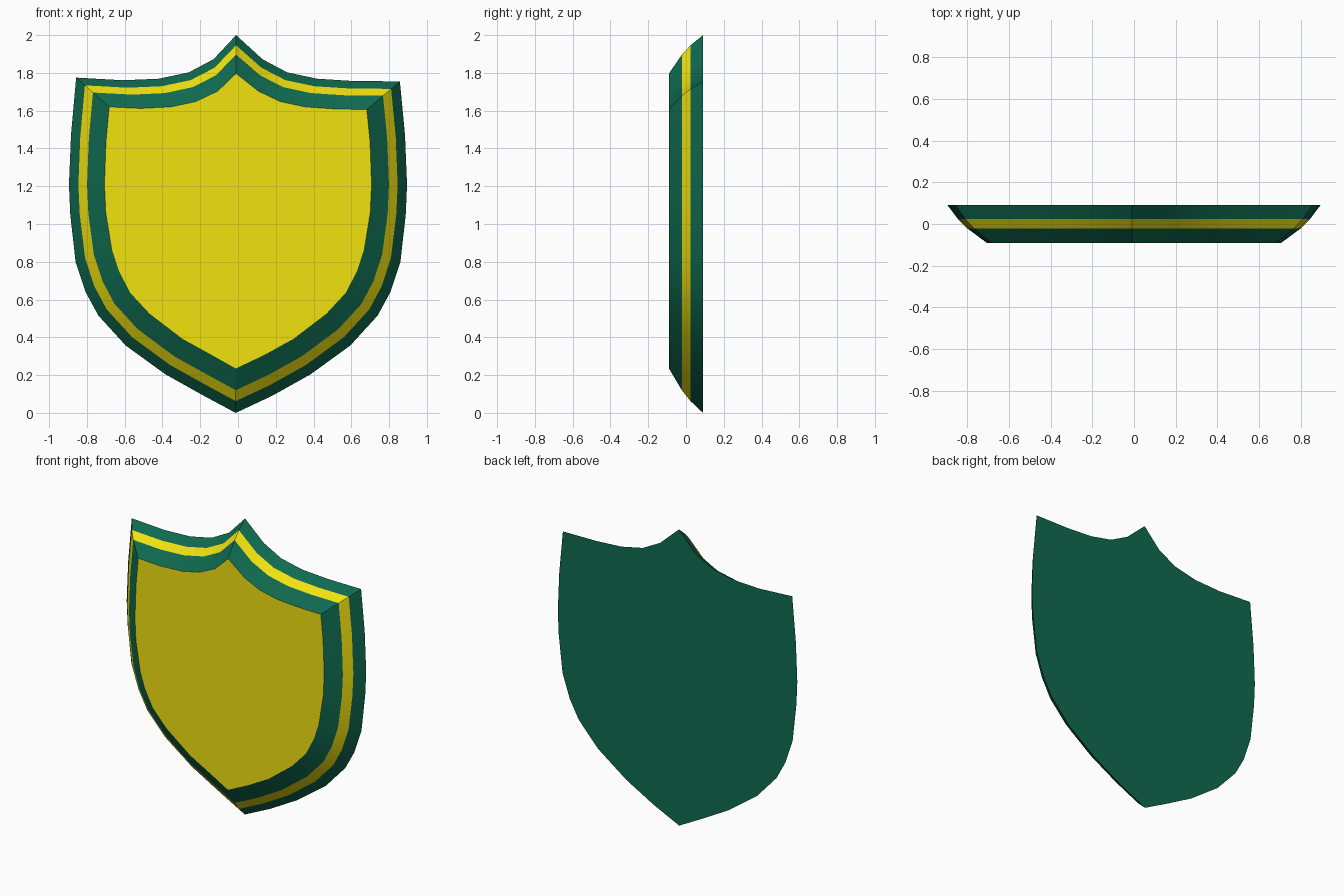
import bpy, bmesh

if "Cube" in bpy.data.objects:
    bpy.data.objects.remove(bpy.data.objects["Cube"])

# Half outline, top tip -> right corner -> bottom tip: (outer x, z, inner x, z)
HALF = [
    (-0.01, 2.00, -0.01, 1.797), (0.13, 1.872, 0.108, 1.703),
    (0.26, 1.803, 0.224, 1.648), (0.42, 1.769, 0.355, 1.62),
    (0.61, 1.757, 0.515, 1.609), (0.857, 1.755, 0.682, 1.606),
    (0.884, 1.473, 0.699, 1.435), (0.895, 1.208, 0.707, 1.208),
    (0.888, 1.05, 0.70, 1.06), (0.86, 0.80, 0.67, 0.874),
    (0.806, 0.638, 0.632, 0.755), (0.739, 0.515, 0.571, 0.636),
    (0.595, 0.357, 0.468, 0.525), (0.384, 0.204, 0.294, 0.392),
    (0.18, 0.09, 0.138, 0.306), (-0.012, 0.0, -0.012, 0.235),
]
CORNER, BOTTOM = 5, len(HALF) - 1

# Mirror to the left side; the left top corner sits slightly higher
left = []
for i in range(BOTTOM - 1, 0, -1):
    ox, oz, ix, iz = HALF[i]
    lift = 0.02 if i == CORNER else 0.004 if i == CORNER - 1 else 0
    left.append((-ox, oz + lift, -ix, iz + lift * 0.7))
outline = HALF + left
n = len(outline)
hard = {0, CORNER, BOTTOM, n - CORNER}

# Bevel profile: (blend from outer to inner outline, y)
PROFILE = [(0.0, 0.09), (0.265, 0.024), (0.51, -0.022), (1.0, -0.09)]


def material(name, color):
    m = bpy.data.materials.new(name)
    m.diffuse_color = (*color, 1)
    m.use_nodes = True
    m.node_tree.nodes["Principled BSDF"].inputs["Base Color"].default_value = m.diffuse_color
    return m


mesh = bpy.data.meshes.new("shield")
mesh.materials.append(material("green", (0.005, 0.145, 0.08)))
mesh.materials.append(material("yellow", (0.88, 0.76, 0.005)))

bm = bmesh.new()
rings = [[bm.verts.new((ox + (ix - ox) * t, y, oz + (iz - oz) * t))
          for ox, oz, ix, iz in outline] for t, y in PROFILE]

# Sloped bands: green rim, yellow stripe, green rim
for k in range(3):
    for i in range(n):
        j = (i + 1) % n
        f = bm.faces.new((rings[k][i], rings[k][j], rings[k + 1][j], rings[k + 1][i]))
        f.material_index = k % 2

# Green back and yellow front panel
bm.faces.new(rings[0]).material_index = 0
bm.faces.new(rings[-1]).material_index = 1
bmesh.ops.recalc_face_normals(bm, faces=bm.faces[:])

# Smooth along each band, sharp between bands and at corners and tips
for f in bm.faces:
    f.smooth = True
spot = {v: (k, i) for k, ring in enumerate(rings) for i, v in enumerate(ring)}
for e in bm.edges:
    (ka, ia), (kb, ib) = spot[e.verts[0]], spot[e.verts[1]]
    e.smooth = not (ka == kb or ia in hard)

bm.to_mesh(mesh)
bm.free()
bpy.context.collection.objects.link(bpy.data.objects.new("shield", mesh))
